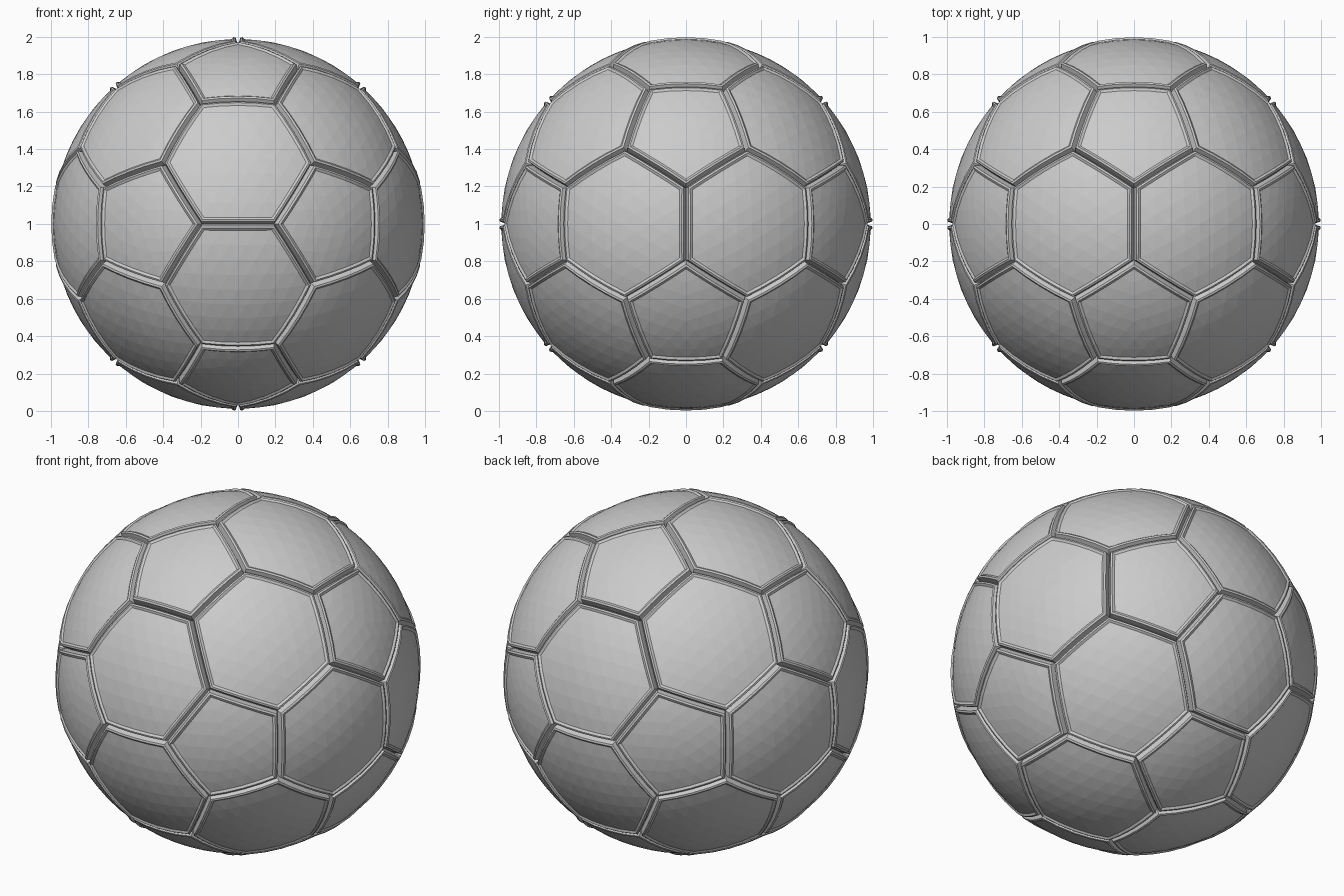
import bpy, bmesh
from math import atan2, sqrt
from itertools import combinations
from mathutils import Vector

if "Cube" in bpy.data.objects:
    bpy.data.objects.remove(bpy.data.objects["Cube"])

PHI = (1 + sqrt(5)) / 2
SIDES = 4            # mesh divisions along each seam
CENTRE = Vector((0, 0, 1))

# Icosahedron corners, whose truncation gives the panel layout
ico = []
for a in (1, -1):
    for b in (PHI, -PHI):
        ico += [Vector((0, a, b)), Vector((a, b, 0)), Vector((b, 0, a))]
near = lambda i, j: i != j and abs((ico[i] - ico[j]).length - 2) < 0.01
cut = lambda i, j: ((2 * ico[i] + ico[j]) / 3).normalized()


def ordered(points):
    """Sort corners counter-clockwise as seen from outside."""
    c = sum(points, Vector()) / len(points)
    n = c.normalized()
    u = (points[0] - c).normalized()
    v = n.cross(u)
    return sorted(points, key=lambda p: atan2((p - c).dot(v), (p - c).dot(u)))


def add_panel(bm, corners):
    """Domed panel with a raised lip that rolls down into the seam."""
    n = len(corners)
    c = sum(corners, Vector()) / n
    apothem = ((corners[0] + corners[1]) / 2 - c).length

    def ring(scale, div, radius):
        out = []
        for k in range(n):
            a, b = corners[k], corners[(k + 1) % n]
            for i in range(div):
                p = c + (a.lerp(b, i / div) - c) * scale
                out.append(bm.verts.new(CENTRE + p.normalized() * radius))
        return out

    # dome: triangulated rings around the middle
    inner = 1 - 0.036 / apothem
    prev = [bm.verts.new(CENTRE + c.normalized() * 0.988)]
    for j in range(1, SIDES + 1):
        cur = ring(inner * j / SIDES, j, 0.988)
        for k in range(n):
            for i in range(j):
                o0, o1 = cur[k * j + i], cur[(k * j + i + 1) % len(cur)]
                p0 = prev[(k * (j - 1) + i) % len(prev)] if j > 1 else prev[0]
                bm.faces.new((o0, o1, p0))
                if i < j - 1:
                    p1 = prev[(k * (j - 1) + i + 1) % len(prev)]
                    bm.faces.new((o1, p1, p0))
        prev = cur
    # lip and groove wall
    for inset, radius in ((0.024, 0.998), (0.013, 0.995), (0.006, 0.975), (0.0, 0.955)):
        cur = ring(1 - inset / apothem, SIDES, radius)
        m = len(cur)
        for i in range(m):
            bm.faces.new((prev[i], cur[i], cur[(i + 1) % m], prev[(i + 1) % m]))
        prev = cur


def build(name, panels):
    bm = bmesh.new()
    for p in panels:
        add_panel(bm, ordered(p))
    bmesh.ops.remove_doubles(bm, verts=bm.verts, dist=0.0005)
    bmesh.ops.recalc_face_normals(bm, faces=bm.faces)
    me = bpy.data.meshes.new(name)
    bm.to_mesh(me)
    bm.free()
    bpy.context.collection.objects.link(bpy.data.objects.new(name, me))


# Five-sided and six-sided panels together form the closed ball
pentagons = [[cut(i, j) for j in range(12) if near(i, j)] for i in range(12)]
hexagons = [[cut(a, b) for a in t for b in t if a != b]
            for t in combinations(range(12), 3)
            if all(near(a, b) for a, b in combinations(t, 2))]
build("football", pentagons + hexagons)
